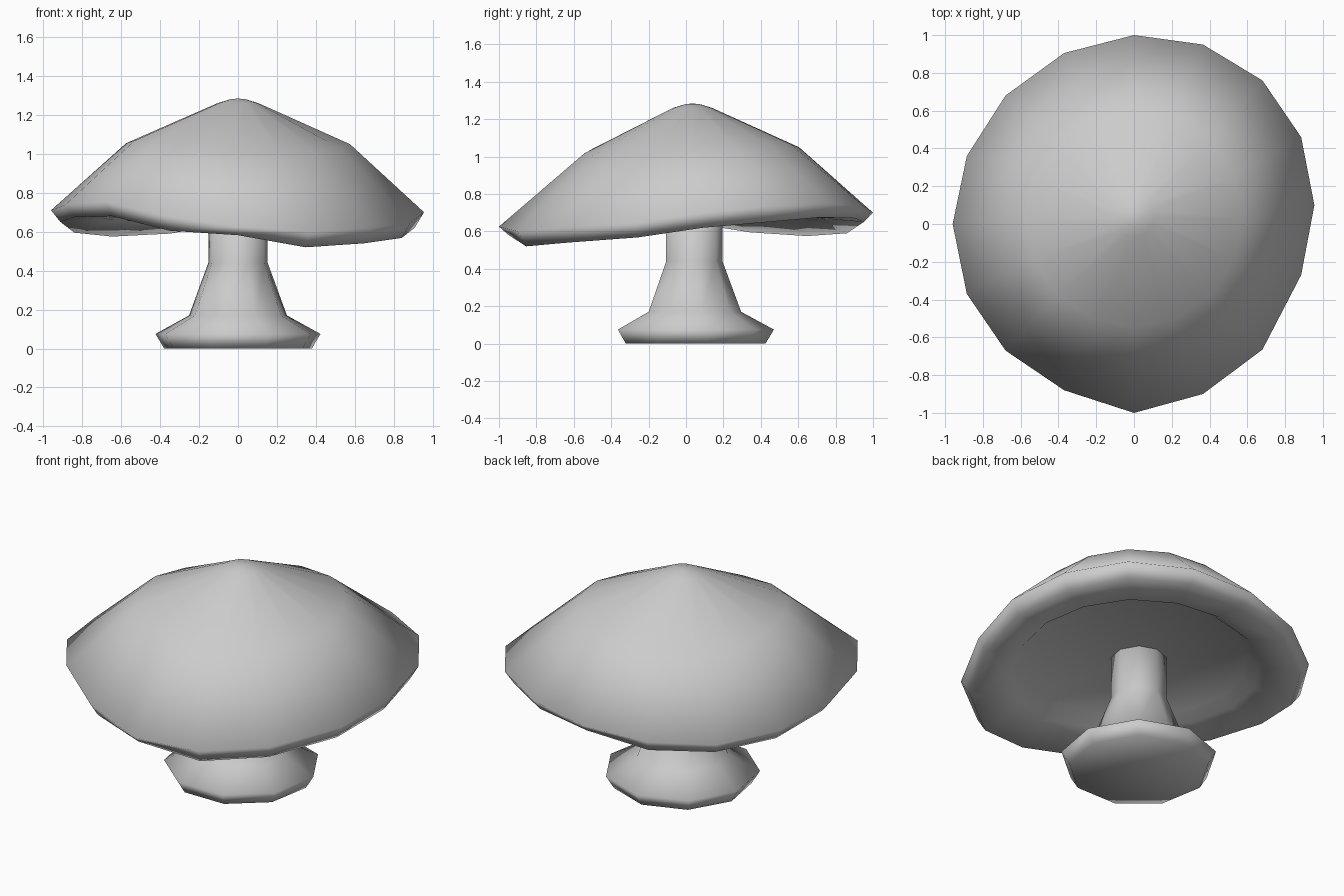
import bpy
import bmesh
from math import sin, cos, pi

if "Cube" in bpy.data.objects:
    bpy.data.objects.remove(bpy.data.objects["Cube"])


def loft(name, rings, bottom, top):
    """Skin closed rings listed bottom to top, with a fan to a centre point at each end."""
    bm = bmesh.new()
    loops = [[bm.verts.new(p) for p in ring] for ring in rings]
    n = len(loops[0])
    for a, b in zip(loops, loops[1:]):
        for i in range(n):
            j = (i + 1) % n
            bm.faces.new((a[i], a[j], b[j], b[i]))
    low, high = bm.verts.new(bottom), bm.verts.new(top)
    for i in range(n):
        j = (i + 1) % n
        bm.faces.new((low, loops[0][j], loops[0][i]))
        bm.faces.new((high, loops[-1][i], loops[-1][j]))
    bmesh.ops.recalc_face_normals(bm, faces=bm.faces)
    mesh = bpy.data.meshes.new(name)
    bm.to_mesh(mesh)
    bm.free()
    for f in mesh.polygons:
        f.use_smooth = True
    ob = bpy.data.objects.new(name, mesh)
    bpy.context.collection.objects.link(ob)
    return ob


def circle(n, r, cy, z, start=0.0):
    return [(r * cos(start + 2 * pi * i / n), cy + r * sin(start + 2 * pi * i / n), z)
            for i in range(n)]


# Stem: nine-sided flared profile (radius, height)
stem_profile = [(0.385, 0.0), (0.43, 0.075), (0.255, 0.17), (0.155, 0.44), (0.155, 0.72)]
loft("stem", [circle(9, r, 0.04, z, pi / 2) for r, z in stem_profile],
     (0, 0.04, 0), (0, 0.04, 0.72))

# Cap: sixteen-sided, with an uneven wavy rim and a recessed underside
rim_xy = [(0.955, 0.10), (0.885, 0.46), (0.68, 0.76), (0.365, 0.95),
          (0, 1.0), (-0.37, 0.905), (-0.68, 0.68), (-0.885, 0.36),
          (-0.96, 0), (-0.885, -0.37), (-0.68, -0.67), (-0.37, -0.88),
          (0, -1.0), (0.365, -0.90), (0.68, -0.665), (0.885, -0.27)]
rim_z = [0.70, 0.735, 0.75, 0.735, 0.70, 0.66, 0.64, 0.66,
         0.71, 0.74, 0.755, 0.68, 0.625, 0.60, 0.62, 0.645]
lip_z = [0.62, 0.65, 0.675, 0.67, 0.65, 0.59, 0.575, 0.595,
         0.65, 0.675, 0.68, 0.605, 0.582, 0.52, 0.54, 0.568]


def scaled_rim(s, heights):
    return [(x * s, y * s, z) for (x, y), z in zip(rim_xy, heights)]


recess = scaled_rim(0.65, [0.72] * 16)
inner = scaled_rim(0.72, [0.675 + 0.2 * (z - 0.68) for z in lip_z])
lip = scaled_rim(0.95, lip_z)
rim = scaled_rim(1.0, rim_z)
shoulder = [(x, y, 1.045 + 0.45 * (h - 0.69))
            for (x, y, _), h in zip(circle(16, 0.575, 0.03, 0), rim_z)]
crown = circle(16, 0.105, 0.035, 1.26)
tip = circle(16, 0.04, 0.035, 1.28)
loft("cap", [recess, inner, lip, rim, shoulder, crown, tip],
     (0, 0.03, 0.69), (0, 0.035, 1.284))
